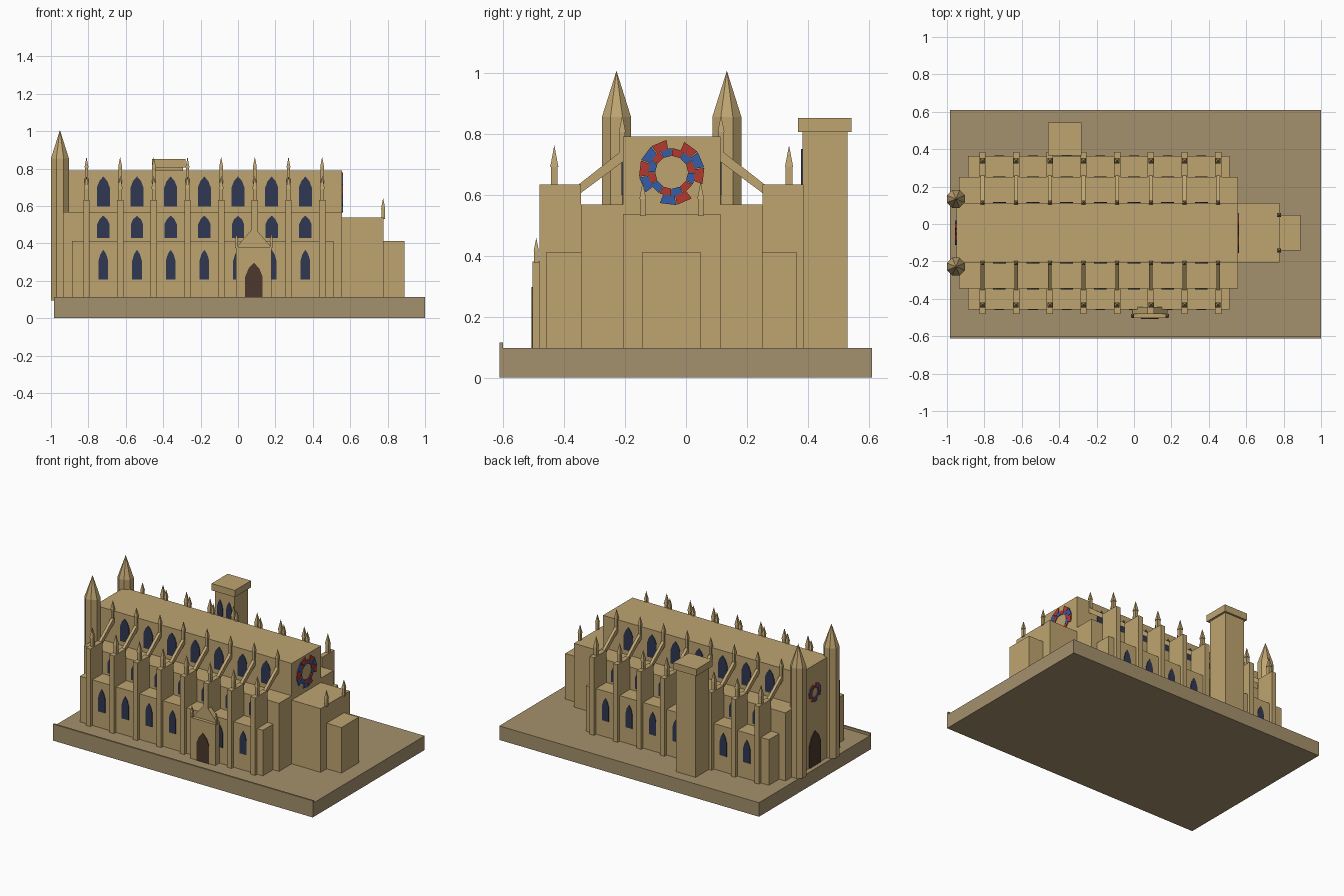
import bpy, bmesh, math
from mathutils import Vector

cube = bpy.data.objects.get("Cube")
if cube:
    bpy.data.objects.remove(cube)


def material(name, rgb):
    lin = [((c / 255 + 0.055) / 1.055) ** 2.4 for c in rgb] + [1]
    m = bpy.data.materials.new(name)
    m.use_nodes = True
    m.diffuse_color = lin
    m.node_tree.nodes["Principled BSDF"].inputs["Base Color"].default_value = lin
    return m


STONE = material("sandstone", (191, 165, 113))
GROUND = material("ground stone", (165, 145, 109))
GLASS = material("dark glass", (48, 56, 84))
WOOD = material("dark wood", (77, 56, 46))
RED = material("red glass", (178, 58, 46))
BLUE = material("blue glass", (54, 92, 168))

MID = -0.047          # long axis of the church
FLOOR = 0.095
PIERS = [-0.81 + 0.18 * i for i in range(8)]
BAYS = [-0.72 + 0.18 * i for i in range(7)]


def finish(name, bm, mats):
    bmesh.ops.recalc_face_normals(bm, faces=bm.faces)
    me = bpy.data.meshes.new(name)
    bm.to_mesh(me)
    bm.free()
    for m in mats:
        me.materials.append(m)
    ob = bpy.data.objects.new(name, me)
    bpy.context.collection.objects.link(ob)
    return ob


def add_prism(bm, pts, push, index=0):
    """Extrude a flat outline along a vector."""
    push = Vector(push)
    a = [bm.verts.new(p) for p in pts]
    b = [bm.verts.new(Vector(p) + push) for p in pts]
    n = len(a)
    faces = [bm.faces.new(a), bm.faces.new(b[::-1])]
    faces += [bm.faces.new((a[i], b[i], b[(i + 1) % n], a[(i + 1) % n])) for i in range(n)]
    for f in faces:
        f.material_index = index


def add_box(bm, x0, x1, y0, y1, z0, z1):
    add_prism(bm, [(x0, y0, z0), (x1, y0, z0), (x1, y1, z0), (x0, y1, z0)], (0, 0, z1 - z0))


def box(name, *size, mat=STONE):
    bm = bmesh.new()
    add_box(bm, *size)
    return finish(name, bm, [mat])


def add_cone(bm, x, y, z0, z1, r0, r1, sides):
    ret = bmesh.ops.create_cone(bm, cap_ends=True, segments=sides, radius1=r0, radius2=r1, depth=z1 - z0)
    turn = math.pi / sides
    for v in ret["verts"]:
        px, py, pz = v.co
        v.co = (x + px * math.cos(turn) - py * math.sin(turn),
                y + px * math.sin(turn) + py * math.cos(turn), pz + (z0 + z1) / 2)


def add_pinnacle(bm, x, y, z0, zm, z1, w=0.011):
    add_box(bm, x - w, x + w, y - w, y + w, z0, zm)
    add_cone(bm, x, y, zm, z1, w * 1.75, 0, 4)


def lancet(w, h):
    """Pointed arch outline, half width w, height h."""
    right = [(w, 0), (w, h * 0.62), (w * 0.62, h * 0.84)]
    return right + [(0, h)] + [(-u, v) for u, v in reversed(right)]


def windows(name, xs, y, z, w, h, out, mat=GLASS):
    bm = bmesh.new()
    for x in xs:
        add_prism(bm, [(x + u, y - out * 0.003, z + v) for u, v in lancet(w, h)], (0, out * 0.007, 0))
    return finish(name, bm, [mat])


def rose(name, x, z, radius, out):
    """Two staggered rings of alternating coloured panes."""
    bm = bmesh.new()
    count = 12
    step = math.tau / count
    for ring, (r0, r1) in enumerate([(0.5, 0.74), (0.72, 1)]):
        for i in range(count):
            if ring and i in (2, 7, 10):
                continue
            a = (i + ring * 0.3) * step
            corners = [(r0, a), (r1, a), (r1, a + step * 0.95), (r0, a + step * 0.95)]
            pts = [(x, MID + radius * r * math.cos(t), z + radius * r * math.sin(t)) for r, t in corners]
            add_prism(bm, pts, (out * (0.005 + ring * 0.001), 0, 0), (i + ring) % 2)
    return finish(name, bm, [RED, BLUE])


# Ground slab and front kerb
box("ground_slab", -0.985, 1.0, -0.6, 0.61, 0, 0.097, mat=GROUND)
box("front_kerb", -0.985, 1.0, -0.612, -0.6, 0, 0.114, mat=GROUND)

# Main stepped body
box("nave", -0.95, 0.555, MID - 0.16, MID + 0.16, FLOOR, 0.79)
box("aisles", -0.935, 0.555, MID - 0.298, MID + 0.298, FLOOR, 0.567)
box("side_chapels", -0.888, 0.51, MID - 0.41, MID + 0.41, FLOOR, 0.412)
box("choir", 0.555, 0.777, MID - 0.16, MID + 0.16, FLOOR, 0.537)
box("east_chapel", 0.777, 0.89, MID - 0.095, MID + 0.095, FLOOR, 0.412)

# Buttresses, flying arches, pinnacles and windows on both sides
for side, s in (("right", -1), ("left", 1)):
    piers, flyers, spires = bmesh.new(), bmesh.new(), bmesh.new()
    for x in PIERS:
        y0, y1 = sorted((MID + s * 0.298, MID + s * 0.433))
        add_box(piers, x - 0.017, x + 0.017, y0, y1, FLOOR, 0.633)
        section = [(0.305, 0.6), (0.305, 0.633), (0.15, 0.755), (0.15, 0.715)]
        add_prism(flyers, [(x - 0.01, MID + s * d, z) for d, z in section], (0.02, 0, 0))
        add_pinnacle(spires, x, MID + s * 0.385, 0.63, 0.69, 0.762)
        add_pinnacle(spires, x, MID + s * 0.162, 0.74, 0.805, 0.862, 0.009)
    finish(side + "_buttress_piers", piers, [STONE])
    finish(side + "_flying_buttresses", flyers, [STONE])
    finish(side + "_pinnacles", spires, [STONE])
    windows(side + "_clerestory_windows", BAYS, MID + s * 0.16, 0.598, 0.035, 0.16, s)
    windows(side + "_aisle_windows", BAYS, MID + s * 0.298, 0.428, 0.033, 0.12, s)
    windows(side + "_chapel_windows", BAYS, MID + s * 0.41, 0.208, 0.026, 0.158, s)

# West turrets with spires
bm = bmesh.new()
for s in (-1, 1):
    y = MID + s * 0.181
    add_cone(bm, -0.952, y, FLOOR, 0.855, 0.0515, 0.0515, 8)
    add_cone(bm, -0.952, y, 0.855, 1.006, 0.0515, 0, 8)
finish("west_turrets", bm, [STONE])

# Choir pinnacles
bm = bmesh.new()
for s in (-1, 1):
    add_pinnacle(bm, 0.776, MID + s * 0.095, 0.53, 0.585, 0.643, 0.009)
finish("choir_pinnacles", bm, [STONE])

# Bell tower
box("bell_tower", -0.445, -0.295, 0.382, 0.53, FLOOR, 0.807)
box("bell_tower_cap", -0.459, -0.281, 0.367, 0.543, 0.805, 0.852)
windows("bell_tower_windows", (-0.405, -0.335), 0.382, 0.6, 0.022, 0.15, -1)

# South porch with gable
PX = 0.085
box("porch", PX - 0.095, PX + 0.095, -0.503, -0.45, FLOOR, 0.38)
bm = bmesh.new()
add_prism(bm, [(PX - 0.095, -0.48, 0.378), (PX + 0.095, -0.48, 0.378), (PX, -0.48, 0.487)], (0, 0.035, 0))
finish("porch_gable", bm, [STONE])
bm = bmesh.new()
for s in (-1, 1):
    add_pinnacle(bm, PX + s * 0.093, -0.491, 0.375, 0.415, 0.458, 0.007)
finish("porch_pinnacles", bm, [STONE])
windows("porch_door", (PX,), -0.503, 0.097, 0.047, 0.2, -1, WOOD)

# West door and rose windows
bm = bmesh.new()
add_prism(bm, [(-0.949, MID + u, 0.097 + v) for u, v in lancet(0.062, 0.24)], (-0.007, 0, 0))
finish("west_door", bm, [WOOD])
rose("east_rose_window", 0.555, 0.673, 0.108, 1)
rose("west_rose_window", -0.95, 0.6, 0.065, -1)
